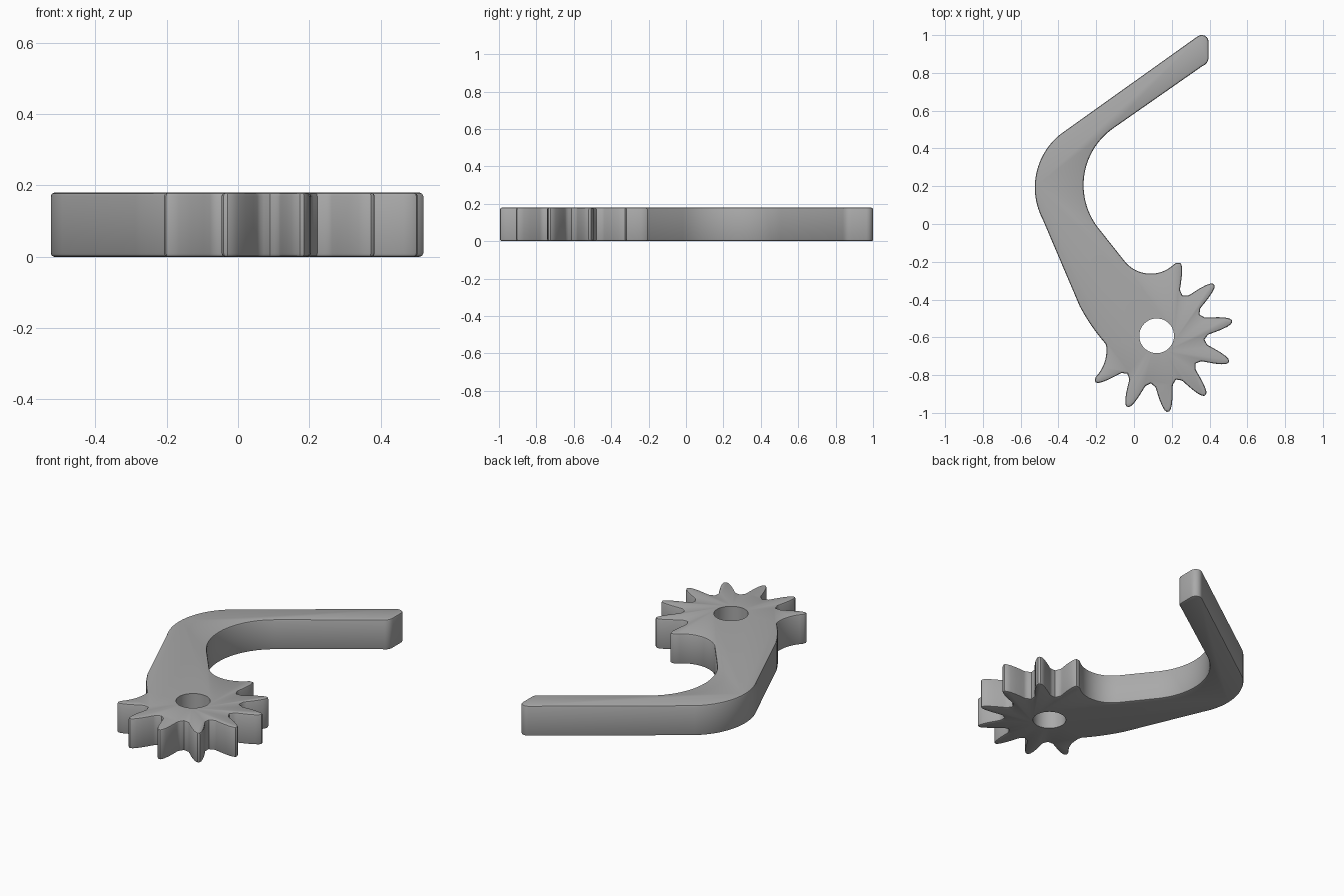
import bpy, bmesh, math
from mathutils import Vector

cube = bpy.data.objects.get("Cube")
if cube:
    bpy.data.objects.remove(cube, do_unlink=True)

HEIGHT = 0.18
HUB = Vector((0.12, -0.592))
HOLE_RADIUS = 0.092
FIRST_TOOTH, PITCH, TEETH = 72.8, 30.87, 8
# Half tooth from tip to root: (radius, half width)
FLANK = [(0.406, 0.006), (0.396, 0.016), (0.375, 0.025), (0.34, 0.034),
         (0.30, 0.041), (0.28, 0.044), (0.267, 0.047), (0.258, 0.055)]


def arc(a, b, c, steps=16):
    """Points of the circular arc from a through b to c."""
    a, b, c = Vector(a), Vector(b), Vector(c)
    d = 2 * (a.x * (b.y - c.y) + b.x * (c.y - a.y) + c.x * (a.y - b.y))
    aa, bb, cc = a.dot(a), b.dot(b), c.dot(c)
    mid = Vector(((aa * (b.y - c.y) + bb * (c.y - a.y) + cc * (a.y - b.y)) / d,
                  (aa * (c.x - b.x) + bb * (a.x - c.x) + cc * (b.x - a.x)) / d))
    ang = [math.atan2(p.y - mid.y, p.x - mid.x) for p in (a, b, c)]
    ccw = (b - a).cross(c - b) > 0
    sweep = (ang[2] - ang[0]) % math.tau
    if not ccw:
        sweep -= math.tau
    r = (a - mid).length
    return [mid + r * Vector((math.cos(ang[0] + sweep * i / steps),
                              math.sin(ang[0] + sweep * i / steps)))
            for i in range(steps + 1)]


def polar(radius, degrees, side=0.0):
    """Point at a radius from the hub, shifted sideways across the ray."""
    t = math.radians(degrees)
    return HUB + Vector((radius * math.cos(t) - side * math.sin(t),
                         radius * math.sin(t) + side * math.cos(t)))


# Arm outline, clockwise from the notch beside the last tooth
outline = arc((-0.15, -0.635), (-0.228, -0.534), (-0.288, -0.434), 8)
outline += arc((-0.484, 0.026), (-0.525, 0.196), (-0.39, 0.475), 24)
outline += arc((0.336, 0.993), (0.372, 0.998), (0.395, 0.965), 6)
outline += arc((0.395, 0.885), (0.388, 0.857), (0.362, 0.836), 5)
outline += arc((-0.108, 0.508), (-0.267, 0.21), (-0.193, -0.016), 24)
outline += arc((-0.055, -0.19), (0.082, -0.263), (0.198, -0.225), 16)
outline.append(Vector((0.222, -0.206)))

# Gear teeth, clockwise round the hub
for k in range(TEETH):
    angle = FIRST_TOOTH - k * PITCH
    if k > 0:
        outline += [polar(r, angle, w) for r, w in reversed(FLANK)]
    if k < TEETH - 1:
        outline += [polar(r, angle, -w) for r, w in FLANK]
        outline.append(polar(0.253, angle - PITCH / 2))

# Back of the last tooth, up to the notch
outline.append(polar(0.404, FIRST_TOOTH - (TEETH - 1) * PITCH, -0.006))
outline += arc((-0.203, -0.81), (-0.157, -0.735), (-0.146, -0.652), 8)

# Plain grey material
grey = bpy.data.materials.new("plain grey")
grey.use_nodes = True
colour = (0.4, 0.4, 0.4, 1)
grey.diffuse_color = colour
grey.node_tree.nodes["Principled BSDF"].inputs["Base Color"].default_value = colour

# Extruded lever with softened rims
bm = bmesh.new()
base = bm.faces.new([bm.verts.new((p.x, p.y, 0)) for p in outline])
extruded = bmesh.ops.extrude_face_region(bm, geom=[base], use_keep_orig=True)
top = [v for v in extruded["geom"] if isinstance(v, bmesh.types.BMVert)]
bmesh.ops.translate(bm, verts=top, vec=(0, 0, HEIGHT))
bmesh.ops.recalc_face_normals(bm, faces=bm.faces)
rims = [e for e in bm.edges if abs(e.verts[0].co.z - e.verts[1].co.z) < 0.001]
bmesh.ops.bevel(bm, geom=rims, offset=0.01, segments=2, profile=0.5,
                affect='EDGES', clamp_overlap=False)
mesh = bpy.data.meshes.new("geared_lever")
bm.to_mesh(mesh)
bm.free()
mesh.materials.append(grey)
lever = bpy.data.objects.new("geared_lever", mesh)
bpy.context.collection.objects.link(lever)

# Pivot hole
bpy.ops.mesh.primitive_cylinder_add(vertices=48, radius=HOLE_RADIUS, depth=1,
                                    location=(HUB.x, HUB.y, HEIGHT / 2))
cutter = bpy.context.object
cutter.name = "pivot_hole_cutter"
cutter.hide_render = True
cutter.data.materials.append(grey)
cut = lever.modifiers.new("pivot hole", 'BOOLEAN')
cut.operation = 'DIFFERENCE'
cut.solver = 'EXACT'
cut.object = cutter
bpy.ops.object.select_all(action='DESELECT')
lever.select_set(True)
bpy.context.view_layer.objects.active = lever
bpy.ops.object.modifier_apply(modifier=cut.name)
bpy.data.objects.remove(cutter, do_unlink=True)
bpy.ops.object.shade_smooth_by_angle(angle=math.radians(40))
